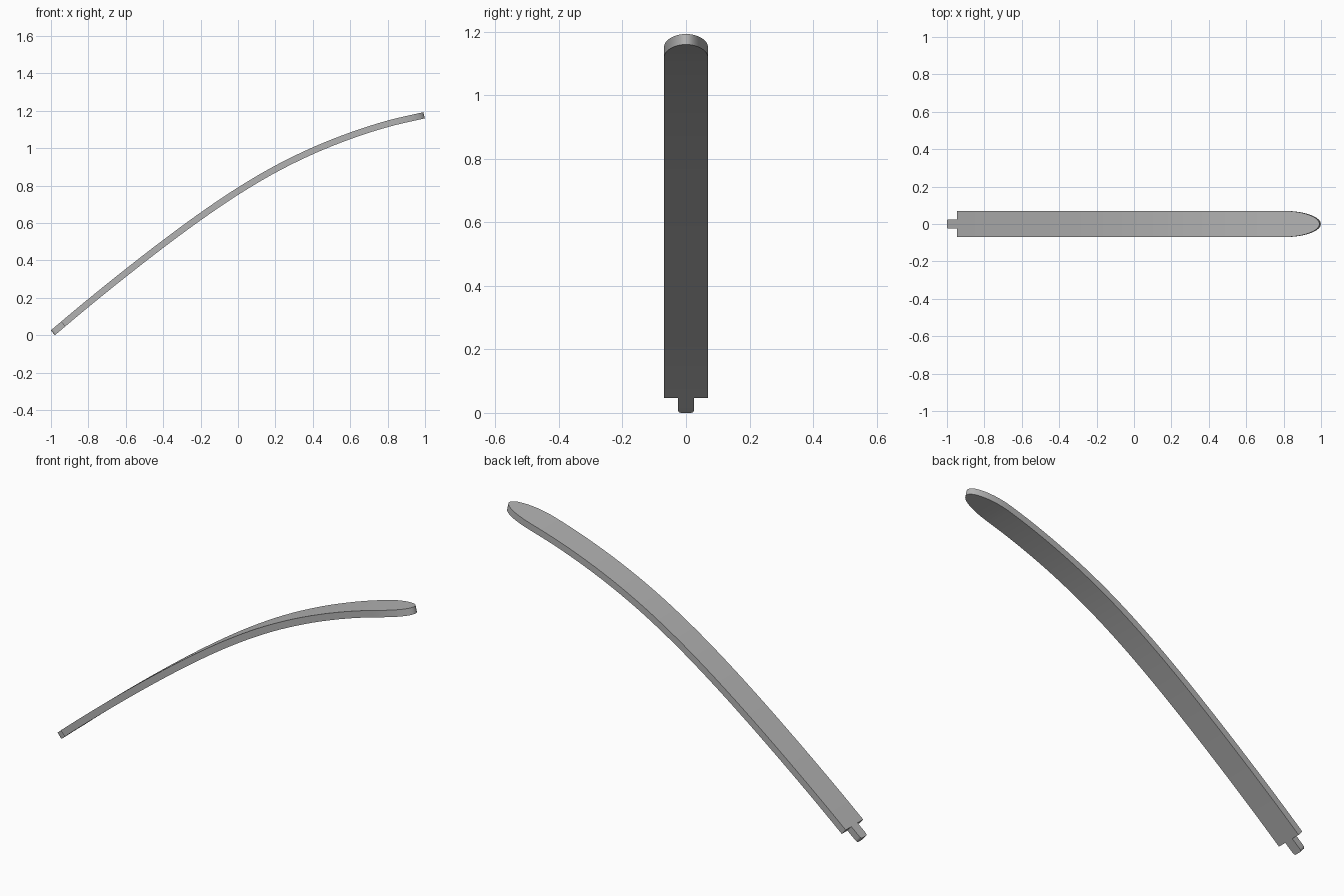
import bpy, bmesh, math
from mathutils import Vector

if "Cube" in bpy.data.objects:
    bpy.data.objects.remove(bpy.data.objects["Cube"])

HALF_THICK = 0.017
HALF_WIDTH = 0.07
TENON = 0.025

# centre line of the bowed slat in the x-z plane
PATH = [(-0.99, 0.013), (-0.8, 0.172), (-0.6, 0.333), (-0.4, 0.488),
        (-0.2, 0.635), (0.0, 0.77), (0.2, 0.888), (0.4, 0.986),
        (0.6, 1.066), (0.8, 1.13), (0.995, 1.176)]


def knot_slope(i):
    a, b = PATH[max(i - 1, 0)], PATH[min(i + 1, len(PATH) - 1)]
    return (b[1] - a[1]) / (b[0] - a[0])


def height(x):
    """Smooth interpolation of the centre line."""
    i = max(k for k in range(len(PATH) - 1) if k == 0 or PATH[k][0] <= x)
    (x0, z0), (x1, z1) = PATH[i], PATH[i + 1]
    h = x1 - x0
    t = (x - x0) / h
    return ((2 * t**3 - 3 * t**2 + 1) * z0 + (t**3 - 2 * t**2 + t) * h * knot_slope(i)
            + (3 * t**2 - 2 * t**3) * z1 + (t**3 - t**2) * h * knot_slope(i + 1))


# (x, half width) stations: rounded tenon, shoulder, body, elliptical tip
stations = []
for k in range(5):
    a = math.radians(90 * k / 4)
    stations.append((-0.99 + 0.01 * (1 - math.cos(a)), TENON - 0.01 * (1 - math.sin(a))))
SHOULDER = len(stations)
stations += [(-0.935, TENON), (-0.935, HALF_WIDTH)]
stations += [(-0.935 + 1.735 * k / 36, HALF_WIDTH) for k in range(1, 37)]
for k in range(1, 19):
    a = math.radians(89 * k / 18)
    stations.append((0.8 + 0.195 * math.sin(a), HALF_WIDTH * math.cos(a)))

bm = bmesh.new()
rings = []
for x, w in stations:
    e = 0.004
    lo, hi = max(x - e, -0.99), min(x + e, 0.995)
    tangent = Vector((hi - lo, 0, height(hi) - height(lo))).normalized()
    normal = Vector((-tangent.z, 0, tangent.x)) * HALF_THICK
    c = Vector((x, 0, height(x)))
    side = Vector((0, w, 0))
    rings.append([bm.verts.new(p) for p in (c - side - normal, c + side - normal,
                                            c + side + normal, c - side + normal)])
for n, (r, s) in enumerate(zip(rings, rings[1:])):
    for j in range(4):
        if n == SHOULDER and j in (0, 2):
            continue  # shoulder step only has its two end faces
        k = (j + 1) % 4
        bm.faces.new((r[j], r[k], s[k], s[j]))
bm.faces.new(rings[0])
bm.faces.new(rings[-1])
bmesh.ops.recalc_face_normals(bm, faces=bm.faces)

mesh = bpy.data.meshes.new("curved_slat")
bm.to_mesh(mesh)
bm.free()
slat = bpy.data.objects.new("curved_slat", mesh)
bpy.context.collection.objects.link(slat)

grey = bpy.data.materials.new("plain grey")
grey.diffuse_color = (0.45, 0.45, 0.45, 1)
grey.use_nodes = True
grey.node_tree.nodes["Principled BSDF"].inputs["Base Color"].default_value = grey.diffuse_color
mesh.materials.append(grey)

bpy.context.view_layer.objects.active = slat
slat.select_set(True)
bpy.ops.object.shade_smooth_by_angle(angle=math.radians(30))
